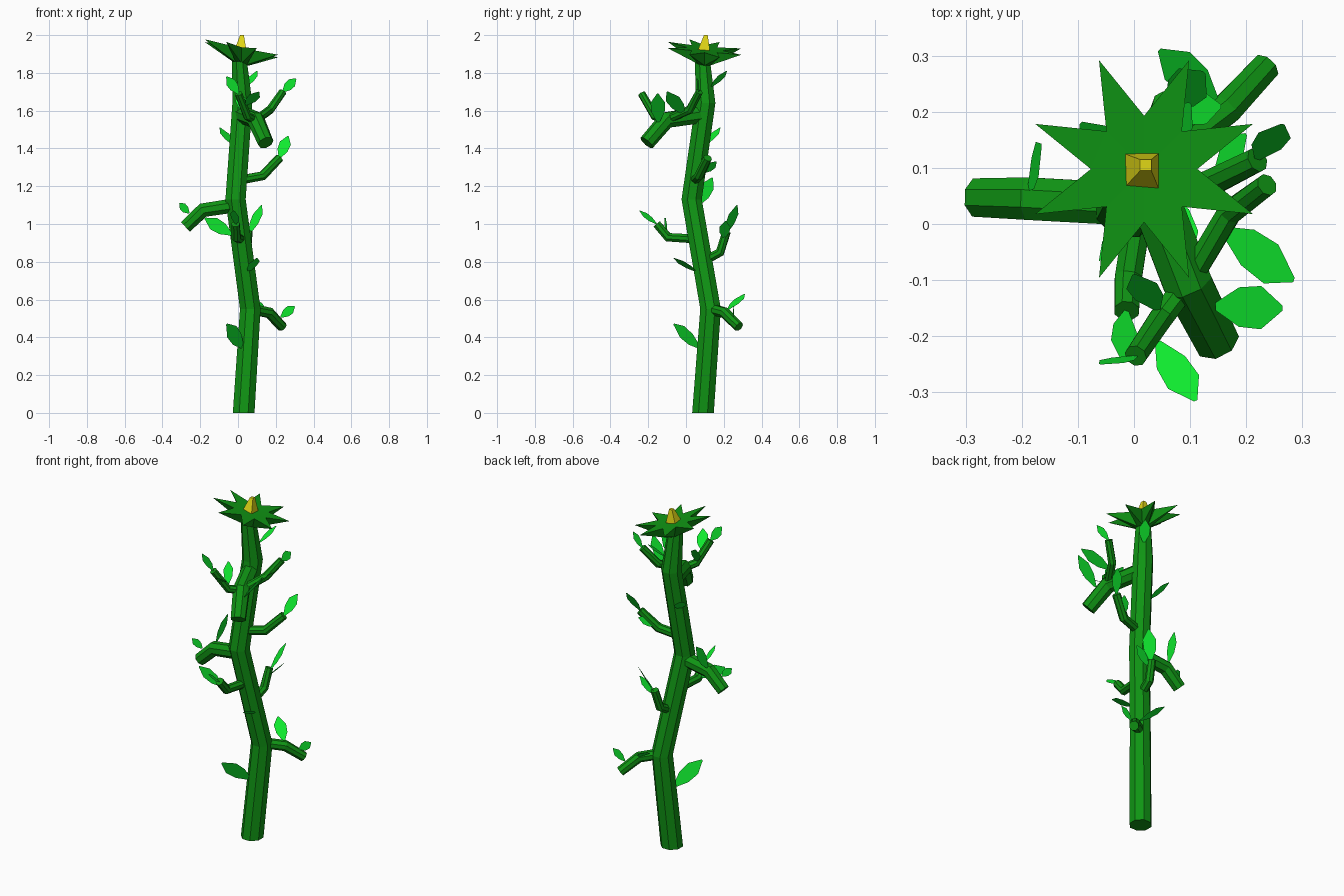
import bpy, bmesh, math
from mathutils import Vector

if "Cube" in bpy.data.objects:
    bpy.data.objects.remove(bpy.data.objects["Cube"])


def material(name, rgb):
    m = bpy.data.materials.new(name)
    m.diffuse_color = (*rgb, 1)
    m.use_nodes = True
    m.node_tree.nodes["Principled BSDF"].inputs["Base Color"].default_value = m.diffuse_color
    return m


STEM = material("stem_green", (0.005, 0.3, 0.007))
LEAF = material("leaf_green", (0.005, 0.83, 0.028))
BUD = material("bud_yellow", (0.75, 0.68, 0.008))
AXES = {"x": Vector((1, 0, 0)), "y": Vector((0, 1, 0)), "z": Vector((0, 0, 1)),
        "d": Vector((1, -1, 0)), "e": Vector((1, 1, 0))}


def finish(name, bm, mat, solid=True):
    if solid:
        bmesh.ops.recalc_face_normals(bm, faces=bm.faces)
    me = bpy.data.meshes.new(name)
    bm.to_mesh(me)
    bm.free()
    me.materials.append(mat)
    bpy.context.collection.objects.link(bpy.data.objects.new(name, me))


def tube(name, pts, radii, mat, sides=8, ref="z"):
    """Faceted tube along a path; upright tubes (ref x) keep level rings."""
    bm = bmesh.new()
    rings = []
    for i, p in enumerate(pts):
        t = AXES["z"]
        if ref == "z":
            ahead = pts[min(i + 1, len(pts) - 1)] - p
            behind = p - pts[max(i - 1, 0)]
            t = (ahead.normalized() + behind.normalized()).normalized()
        u = t.cross(AXES[ref]).normalized()
        v = t.cross(u)
        angles = [2 * math.pi * (k + 0.5) / sides for k in range(sides)]
        rings.append([bm.verts.new(p + radii[i] * (math.cos(a) * u + math.sin(a) * v)) for a in angles])
    for a, b in zip(rings, rings[1:]):
        for k in range(sides):
            j = (k + 1) % sides
            bm.faces.new((a[k], a[j], b[j], b[k]))
    bm.faces.new(rings[0])
    bm.faces.new(rings[-1])
    finish(name, bm, mat)


def leaf(name, base, tip, axis):
    """Flat pointed blade from base to tip, spread along the named axis."""
    d = tip - base
    n = d.normalized()
    s = AXES[axis] - AXES[axis].dot(n) * n
    s = s.normalized() * (0.022 + 0.32 * d.length)
    half = [(0, .08), (.35, .42), (.68, .46), (1, .05)]
    outline = half + [(f, -w) for f, w in reversed(half)]
    bm = bmesh.new()
    bm.faces.new([bm.verts.new(base + d * f + s * w) for f, w in outline])
    finish(name, bm, LEAF, False)


# main stem
stem = [Vector(p) for p in ((.03, .09, 0), (.065, .13, .55), (-.013, .03, 1.13), (.023, .103, 1.64), (.008, .088, 1.86))]
tube("stem", stem, [.062, .059, .058, .057, .043], STEM, ref="x")


def stem_at(z):
    for a, b in zip(stem, stem[1:]):
        if z <= b.z:
            return a.lerp(b, (z - a.z) / (b.z - a.z))


# side branches: start height on the stem (or parent branch), bend, end, radius
branches = {
    "branch_left": (1.10, (-.185, .045, 1.073), (-.278, .047, .985), .041),
    "branch_front": (1.58, (.095, -.105, 1.55), (.147, -.208, 1.43), .047),
    "twig_front": ("branch_front", (.05, -.165, 1.57), (.003, -.235, 1.69), .023),
    "twig_right": ("branch_front", (.17, .02, 1.605), (.237, .07, 1.7), .023),
    "branch_right": (1.23, (.13, .07, 1.255), (.22, .115, 1.35), .026),
    "branch_low_back": (.55, (.165, .205, .53), (.235, .28, .455), .03),
    "branch_low_front": (.92, (-.01, -.095, .93), (-.013, -.155, 1.0), .026),
    "branch_back": (.8, (.045, .18, .85), (.055, .215, .96), .025),
}
for name, (start, bend, end, r) in branches.items():
    first = Vector(branches[start][1]) if isinstance(start, str) else stem_at(start)
    tube(name, [first, Vector(bend), Vector(end)], [r, r, r * .9], STEM)

# leaves on each part: position (stem height, or 0 = bend to 1 = end), tip, spread axis
leaves = {
    "stem": [(.31, (-.06, -.065, .47), "e"), (.72, (.10, -.065, .82), "e"),
             (1.38, (-.095, .18, 1.51), "e"), (1.69, (.10, .215, 1.81), "d")],
    "branch_low_back": [(.55, (.30, .255, .565), "z"), (0, (.045, .31, .63), "e")],
    "branch_back": [(.7, (.125, .27, 1.10), "d"), (.5, (.155, .21, 1.015), "y")],
    "branch_low_front": [(0, (-.175, -.115, 1.03), "z"), (1, (-.02, -.245, 1.07), "d")],
    "branch_left": [(.1, (-.165, .14, 1.245), "y"), (.5, (-.31, .015, 1.11), "z")],
    "twig_front": [(1, (-.06, -.25, 1.78), "x"), (.4, (.11, -.315, 1.70), "x"), (0, (0, -.09, 1.69), "x")],
    "twig_right": [(-.4, (.285, -.10, 1.70), "y"), (1, (.307, .057, 1.77), "z")],
    "branch_right": [(1, (.265, .178, 1.465), "x"), (0, (.20, .16, 1.33), "y")],
    "branch_front": [(.4, (.265, -.15, 1.69), "y")],
}
for part, items in leaves.items():
    for i, (pos, tip, axis) in enumerate(items):
        tip = Vector(tip)
        if part == "stem":
            base, r = stem_at(pos), .055
        else:
            _, bend, end, r = branches[part]
            base = Vector(bend).lerp(Vector(end), pos)
        if pos != 1:  # start at the bark rather than on the axis
            base = base + (tip - base).normalized() * r
        leaf(f"{part}_leaf_{i + 1}", base, tip, axis)

# flower: flat tilted eight-pointed star on a funnel-shaped underside
bm = bmesh.new()


def star_ring(radius, z, offset):
    ring = []
    for k in range(8):
        a = 2 * math.pi * (k + offset) / 8
        dx, dy = radius * math.cos(a), radius * math.sin(a)
        ring.append(bm.verts.new((.018 + dx, .098 + dy, z - .21 * dx - .09 * dy)))
    return ring


inner, notch, tips = star_ring(.042, 1.848, 0), star_ring(.095, 1.927, 0), star_ring(.21, 1.93, .5)
centre = bm.verts.new((.018, .098, 1.925))
bm.faces.new(inner)
for k in range(8):
    j = (k + 1) % 8
    bm.faces.new((centre, notch[k], notch[j]))
    bm.faces.new((notch[k], tips[k], notch[j]))
    bm.faces.new((inner[k], inner[j], tips[k]))
    bm.faces.new((inner[k], tips[k], notch[k]))
    bm.faces.new((inner[j], notch[j], tips[k]))
finish("flower_petals", bm, STEM)

# yellow four-sided bud
tube("flower_bud", [Vector((.014, .095, 1.88)), Vector((.013, .095, 1.925)), Vector((.021, .105, 2))],
     [.036, .043, .014], BUD, sides=4, ref="x")
